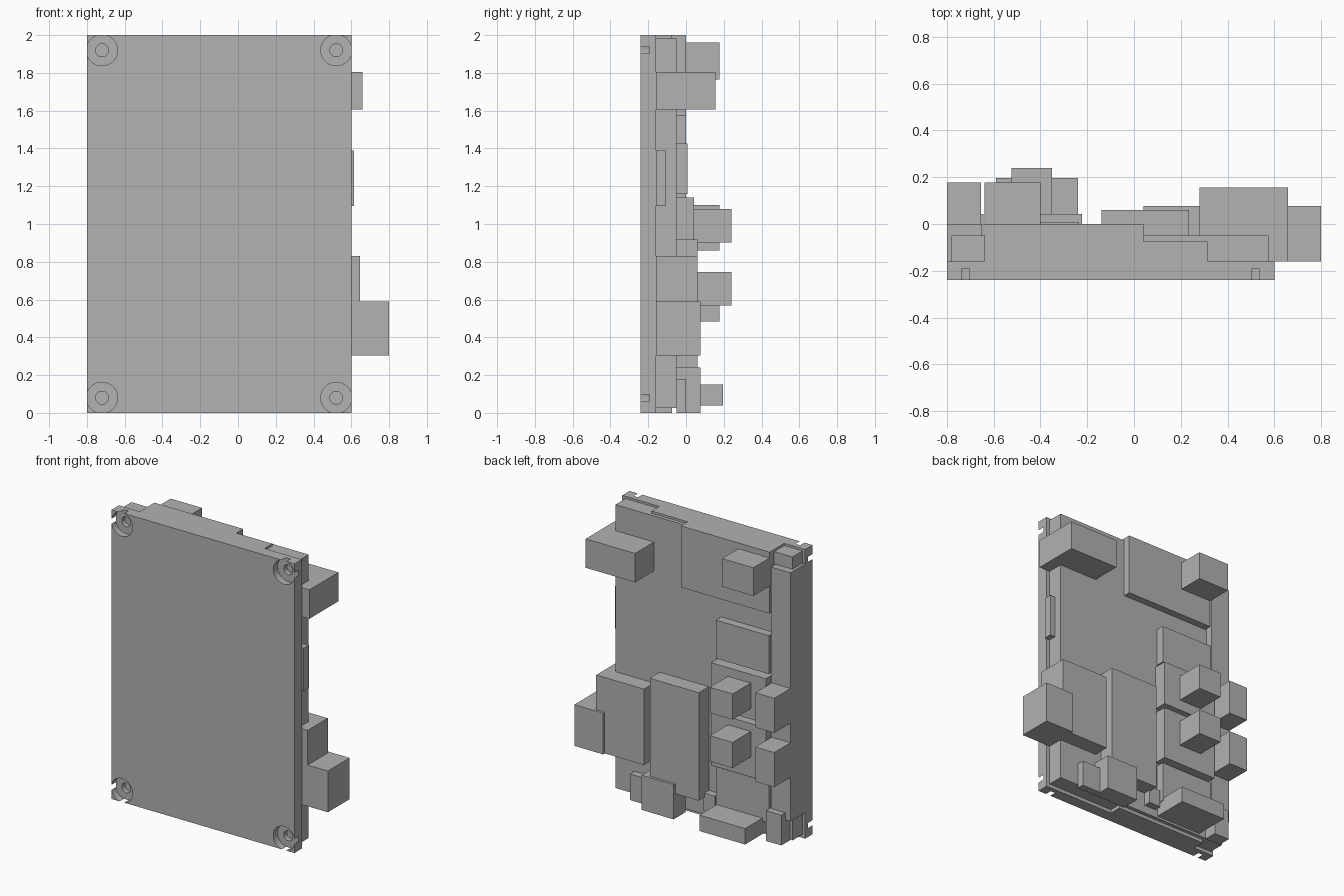
import bpy
import bmesh
from math import radians
from mathutils import Matrix

cube = bpy.data.objects.get("Cube")
if cube:
    bpy.data.objects.remove(cube, do_unlink=True)

grey = bpy.data.materials.new("plain_grey")
grey.use_nodes = True
COLOUR = (0.445, 0.445, 0.445, 1)
grey.diffuse_color = COLOUR
grey.node_tree.nodes["Principled BSDF"].inputs["Base Color"].default_value = COLOUR


def make_object(name, bm):
    mesh = bpy.data.meshes.new(name)
    bm.to_mesh(mesh)
    bm.free()
    mesh.materials.append(grey)
    obj = bpy.data.objects.new(name, mesh)
    bpy.context.collection.objects.link(obj)
    return obj


def box(name, xs, ys, zs):
    """Box between the given limits on each axis."""
    bm = bmesh.new()
    bmesh.ops.create_cube(bm, size=1)
    for v in bm.verts:
        for axis, (low, high) in enumerate((xs, ys, zs)):
            v.co[axis] = high if v.co[axis] > 0 else low
    return make_object(name, bm)


def drill(target, radius, y_end):
    """Cut a round hole from the front at each of the four corners."""
    bm = bmesh.new()
    y_start = -0.3
    for x in (-0.72, 0.52):
        for z in (0.08, 1.92):
            place = Matrix.Translation((x, (y_start + y_end) / 2, z))
            turn = Matrix.Rotation(radians(90), 4, "X")
            bmesh.ops.create_cone(bm, cap_ends=True, segments=48, radius1=radius,
                                  radius2=radius, depth=y_end - y_start,
                                  matrix=place @ turn)
    cutter = make_object("corner_cutter", bm)
    cutter.hide_render = True
    mod = target.modifiers.new("corner_holes", "BOOLEAN")
    mod.object = cutter
    mod.operation = "DIFFERENCE"
    mod.solver = "EXACT"
    bpy.context.view_layer.objects.active = target
    bpy.ops.object.modifier_apply(modifier=mod.name)
    bpy.data.objects.remove(cutter, do_unlink=True)


BACK = -0.16   # rear of the front plate
FACE = -0.05   # rear of the board

# Front plate with counterbored mounting holes
plate = box("front_plate", (-0.8, 0.6), (-0.24, BACK), (0, 2))
drill(plate, 0.082, -0.193)
drill(plate, 0.034, -0.1)
bpy.ops.object.select_all(action="DESELECT")
plate.select_set(True)
bpy.ops.object.shade_smooth_by_angle(angle=radians(30))

# Circuit board and its edge strips
box("board", (-0.78, 0.575), (BACK, FACE), (0.025, 1.985))
box("side_rail", (-0.8, -0.65), (BACK, 0), (0.18, 1.9))
box("top_edge_block", (-0.64, 0.04), (BACK, 0), (1.575, 2))
box("top_edge_step", (0.04, 0.315), (BACK, -0.075), (1.9, 2))
box("bottom_edge_step", (-0.64, 0.06), (BACK, -0.075), (0, 0.1))

# Connectors on the left edge
box("upper_left_connector", (0.28, 0.658), (BACK, 0.157), (1.605, 1.805))
box("slim_left_connector", (0.5, 0.615), (BACK, -0.105), (1.095, 1.39))
box("lower_left_block", (0.28, 0.645), (BACK, 0.06), (0.305, 0.83))
box("lower_left_connector", (0.58, 0.8), (BACK, 0.078), (0.305, 0.59))

# Connectors on the right edge
box("top_right_block", (-0.64, -0.4), (FACE, 0.178), (1.765, 1.96))
for name, top in (("upper", 1.1), ("lower", 0.725)):
    box(name + "_right_connector", (-0.8, -0.655), (FACE, 0.178), (top - 0.24, top))

# Chip panels in a column, the middle two carrying a cube
for name, low, high in (("upper", 1.16, 1.425), ("lower", 0.13, 0.41)):
    box(name + "_thin_panel", (-0.64, -0.235), (FACE, 0.008), (low, high))
for name, low, high, top in (("upper", 0.83, 1.14, 1.08), ("lower", 0.43, 0.8, 0.745)):
    box(name + "_thick_panel", (-0.64, -0.222), (FACE, 0.042), (low, high))
    box(name + "_panel_cube", (-0.525, -0.35), (0.03, 0.24), (top - 0.177, top))

# Central tall module
box("central_module", (-0.14, 0.235), (FACE, 0.06), (0.17, 0.917))

# Parts along the bottom edge
box("bottom_block", (0.04, 0.285), (FACE, 0.078), (0, 0.24))
box("bottom_side_block", (0.285, 0.43), (FACE, 0), (0, 0.18))
box("bottom_small_cube", (-0.22, -0.13), (FACE, 0), (0.08, 0.2))
box("bottom_connector", (-0.59, -0.24), (FACE, 0.197), (0.04, 0.15))
box("bottom_corner_block", (-0.76, -0.643), (FACE, 0.043), (0.02, 0.23))
